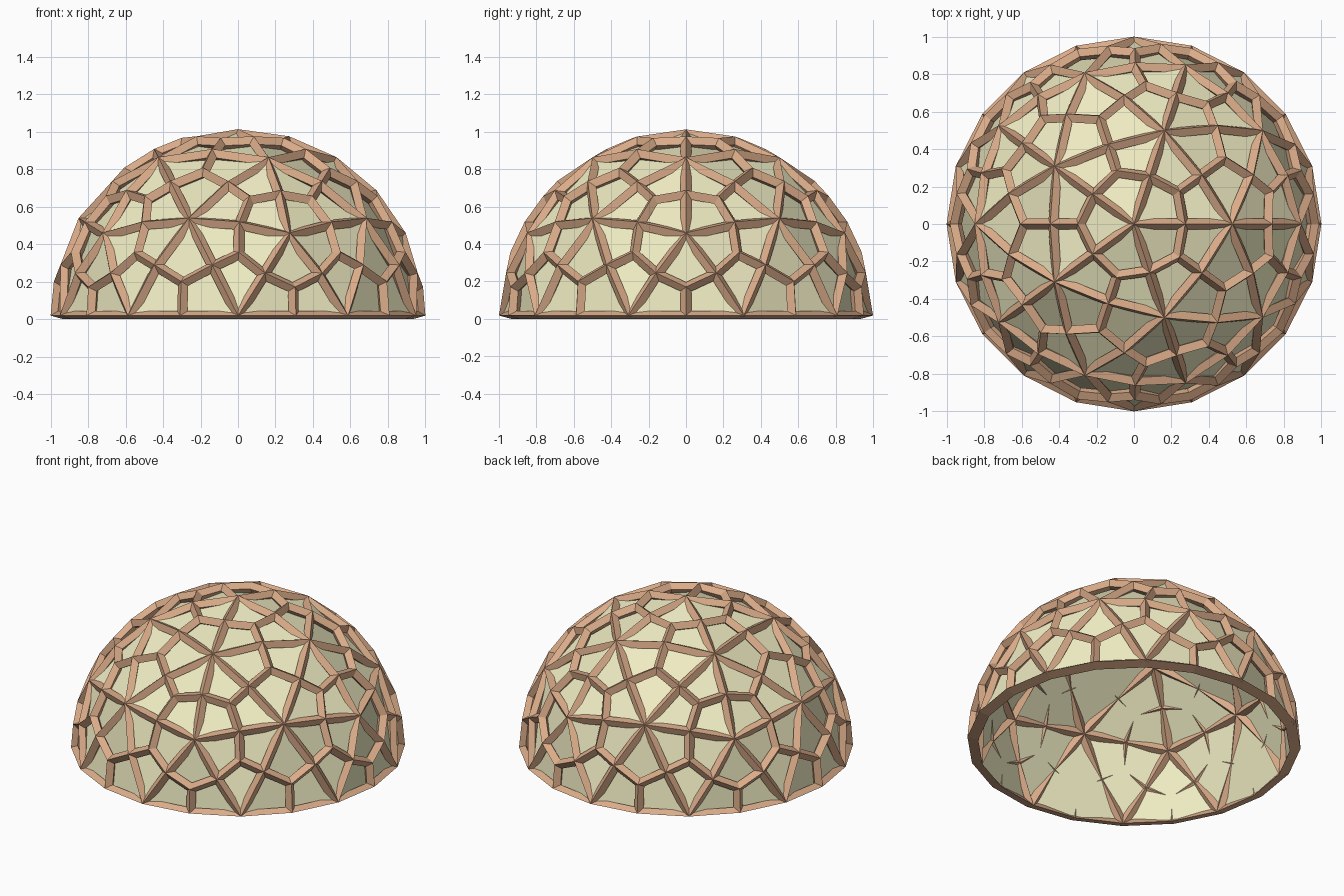
import bpy, bmesh
from mathutils import Vector

if "Cube" in bpy.data.objects:
    bpy.data.objects.remove(bpy.data.objects["Cube"])

OUTER, SIDE, INNER, PANEL = 1.0, 0.968, 0.935, 0.987   # radii of strut ridges and panel corners
HALF_WIDTH = 0.029
LIFT = 0.013


def material(name, color):
    m = bpy.data.materials.new(name)
    m.diffuse_color = (*color, 1)
    m.use_nodes = True
    m.node_tree.nodes["Principled BSDF"].inputs["Base Color"].default_value = m.diffuse_color
    return m


def make_object(name, verts, faces, mat):
    mesh = bpy.data.meshes.new(name)
    mesh.from_pydata(verts, [], faces)
    bm = bmesh.new()
    bm.from_mesh(mesh)
    bmesh.ops.remove_doubles(bm, verts=bm.verts, dist=0.0005)
    bmesh.ops.recalc_face_normals(bm, faces=bm.faces)
    bm.to_mesh(mesh)
    bm.free()
    mesh.materials.append(mat)
    ob = bpy.data.objects.new(name, mesh)
    bpy.context.collection.objects.link(ob)
    return ob


# upper half of a two-frequency geodesic sphere
bm = bmesh.new()
bmesh.ops.create_icosphere(bm, subdivisions=2, radius=1)
tris = [[v.co.normalized() for v in f.verts] for f in bm.faces
        if f.calc_center_median().z > 0.02]
bm.free()


def on_equator(p):
    return abs(p.z) < 0.01


def ridge(p, r):
    q = p * r
    q.z += LIFT
    if on_equator(p):
        q.z = 0.018 if r == OUTER else 0.0
    return q


def corner(p, a, b):
    # strut edge point, equally far from both strut axes
    d1, d2 = (a - p).normalized(), (b - p).normalized()
    q = p * SIDE + (d1 + d2) * (HALF_WIDTH / d1.cross(d2).length)
    return q + Vector((0, 0, LIFT))


# struts: diamond-section bars around three kites in every triangle
sv, sf = [], []


def quad(*pts):
    sf.append(tuple(range(len(sv), len(sv) + 4)))
    sv.extend(pts)


for tri in tris:
    c = sum(tri, Vector()).normalized()
    mids = [(tri[i] + tri[(i + 1) % 3]).normalized() for i in range(3)]
    for i in range(3):
        kite = [tri[i], mids[i], c, mids[i - 1]]
        side = [corner(kite[k], kite[k - 1], kite[(k + 1) % 4]) for k in range(4)]
        for k in range(4):
            n = (k + 1) % 4
            a, b = kite[k], kite[n]
            quad(ridge(a, OUTER), ridge(b, OUTER), side[n], side[k])
            quad(ridge(b, INNER), ridge(a, INNER), side[k], side[n])
            if on_equator(a) and on_equator(b):
                quad(ridge(b, OUTER), ridge(a, OUTER), ridge(a, INNER), ridge(b, INNER))
make_object("dome_struts", sv, sf, material("wood", (0.70, 0.41, 0.25)))

# flat triangular cover panels
pv = [p * PANEL + Vector((0, 0, LIFT)) for t in tris for p in t]
pf = [(i, i + 1, i + 2) for i in range(0, len(pv), 3)]
make_object("dome_panels", pv, pf, material("cover", (0.86, 0.83, 0.54)))
